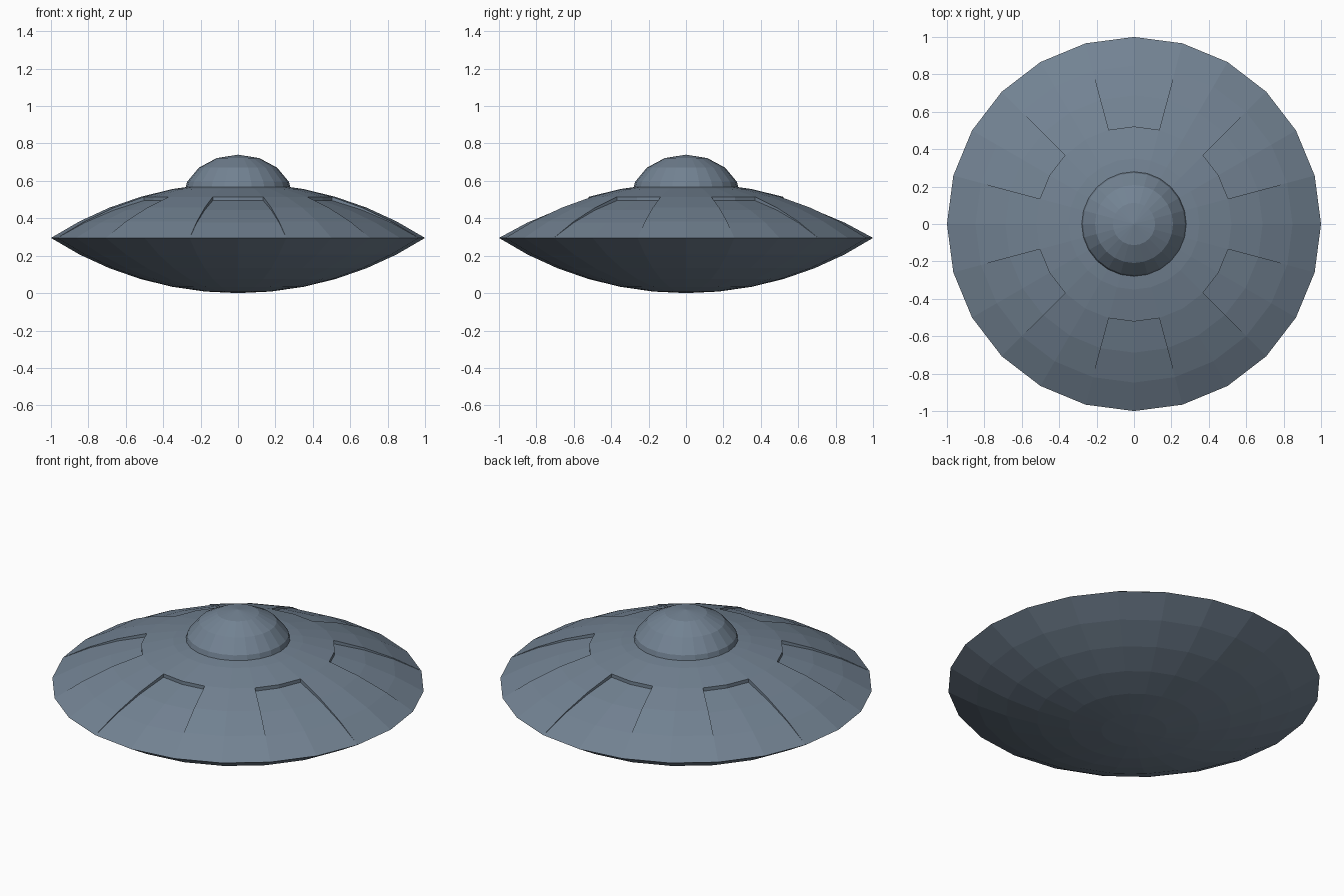
import bpy, bmesh, math

if "Cube" in bpy.data.objects:
    bpy.data.objects.remove(bpy.data.objects["Cube"])

SIDES = 24
mat = bpy.data.materials.new("slate_grey")
mat.diffuse_color = (0.170, 0.225, 0.290, 1)
mat.use_nodes = True
mat.node_tree.nodes["Principled BSDF"].inputs["Base Color"].default_value = mat.diffuse_color


def finish(name, bm):
    bmesh.ops.remove_doubles(bm, verts=bm.verts, dist=1e-5)
    bmesh.ops.recalc_face_normals(bm, faces=bm.faces)
    me = bpy.data.meshes.new(name)
    bm.to_mesh(me)
    bm.free()
    me.materials.append(mat)
    ob = bpy.data.objects.new(name, me)
    bpy.context.collection.objects.link(ob)


def point(r, z, i):
    a = 2 * math.pi * i / SIDES
    return (r * math.cos(a), r * math.sin(a), z)


def face(bm, pts):
    # Drop repeated corners so poles and tapered ends become triangles
    keep = [p for k, p in enumerate(pts) if math.dist(p, pts[k - 1]) > 1e-6]
    if len(keep) > 2:
        bm.faces.new([bm.verts.new(p) for p in keep])


# Saucer: two matching spherical caps meeting at a sharp rim
RIM_Z, STEPS = 0.295, 6
R = (1 + RIM_Z ** 2) / (2 * RIM_Z)
step = math.asin(1 / R) / STEPS
cap = [(R * math.sin(k * step), R * (1 - math.cos(k * step))) for k in range(STEPS + 1)]
top = [(r, 2 * RIM_Z - z) for r, z in cap]
FIRST = 3       # ring where the sunken panels begin
DEPTH = 0.02
floor = [(r, z - DEPTH * max(0, (1 - r) / (1 - top[FIRST][0]))) for r, z in top]

bm = bmesh.new()
for i in range(SIDES):
    j = i + 1
    sunk = i % 4 in (1, 2)      # six panels, each two segments wide
    for k in range(STEPS):
        face(bm, [point(*cap[k], i), point(*cap[k], j), point(*cap[k + 1], j), point(*cap[k + 1], i)])
        prof = floor if sunk and k >= FIRST else top
        face(bm, [point(*prof[k], i), point(*prof[k + 1], i), point(*prof[k + 1], j), point(*prof[k], j)])
        # Side walls of the panel
        if k >= FIRST and i % 4 in (1, 3):
            face(bm, [point(*top[k], i), point(*top[k + 1], i), point(*floor[k + 1], i), point(*floor[k], i)])
    # Inner wall of the panel
    if sunk:
        face(bm, [point(*top[FIRST], i), point(*top[FIRST], j), point(*floor[FIRST], j), point(*floor[FIRST], i)])
finish("saucer_hull", bm)

# Cockpit dome: half ellipsoid sunk slightly into the hull
bm = bmesh.new()
dome = [(0.295 * math.sin(k * math.pi / 8), 0.505 + 0.235 * math.cos(k * math.pi / 8)) for k in range(5)]
for i in range(SIDES):
    for k in range(4):
        face(bm, [point(*dome[k], i), point(*dome[k + 1], i), point(*dome[k + 1], i + 1), point(*dome[k], i + 1)])
bmesh.ops.remove_doubles(bm, verts=bm.verts, dist=1e-5)
bmesh.ops.holes_fill(bm, edges=[e for e in bm.edges if e.is_boundary], sides=0)
finish("cockpit_dome", bm)
